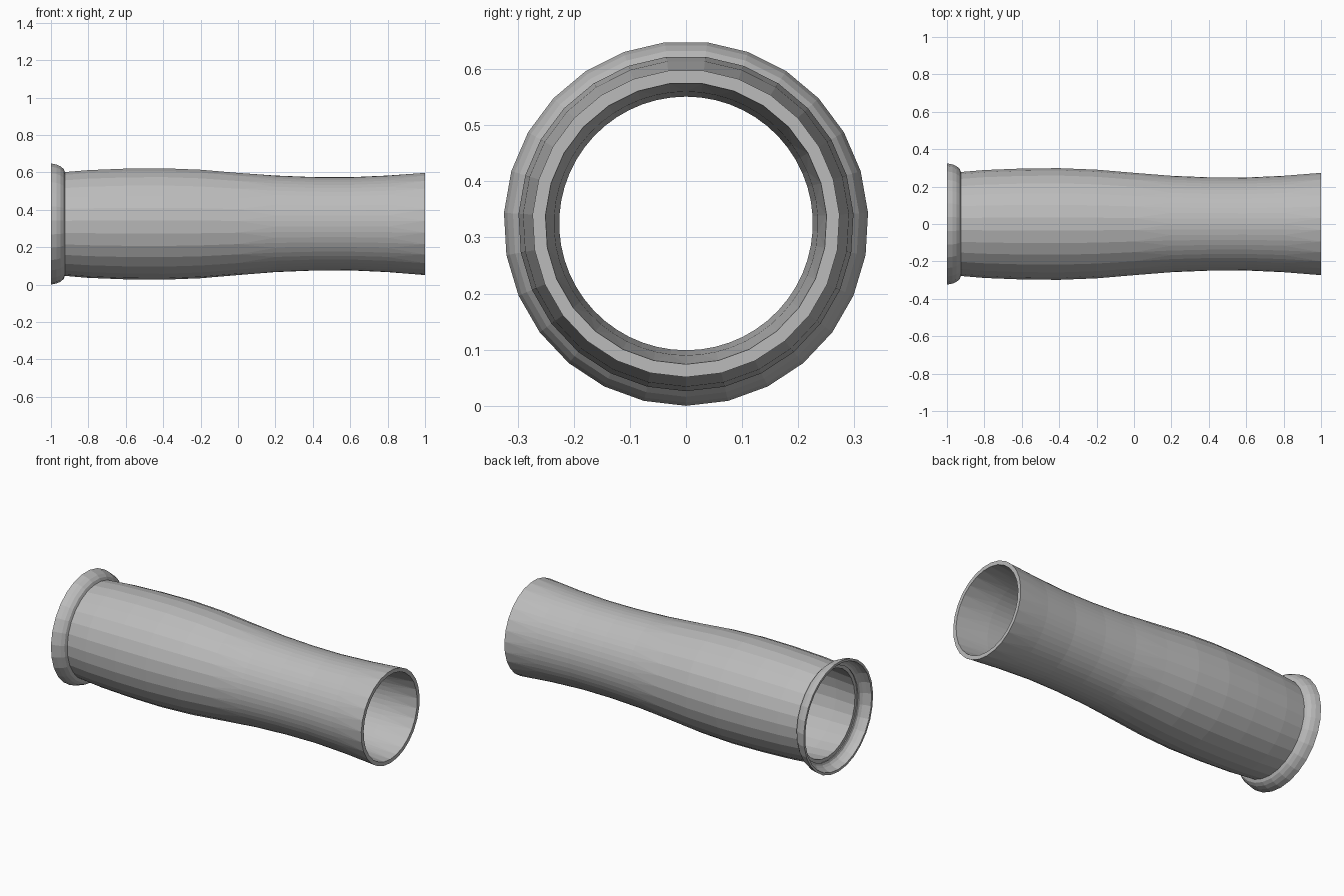
import bpy, bmesh, math

cube = bpy.data.objects.get("Cube")
if cube:
    bpy.data.objects.remove(cube)

SIDES = 27
AXIS_Z = 0.325
WALL = 0.023

grey = bpy.data.materials.new("light grey")
grey.use_nodes = True
colour = (0.5, 0.5, 0.5, 1)
grey.diffuse_color = colour
grey.node_tree.nodes["Principled BSDF"].inputs["Base Color"].default_value = colour


def ring(bm, x, r, n):
    # Starts at the bottom, so an odd count has a flat top
    angles = [2 * math.pi * i / n for i in range(n)]
    return [bm.verts.new((x, r * math.sin(a), AXIS_Z - r * math.cos(a))) for a in angles]


def bridge(bm, a, b):
    if len(a) > len(b):
        a, b = b, a
    n, m = len(a), len(b)
    for i in range(n):
        j = (i + 1) % n
        if n == m:
            bm.faces.new((a[i], a[j], b[j], b[i]))
        else:
            # Fan from one coarse side to two fine sides
            k = 2 * i
            bm.faces.new((a[i], a[j], b[k + 1]))
            bm.faces.new((a[i], b[k + 1], b[k]))
            bm.faces.new((a[j], b[(k + 2) % m], b[k + 1]))


def lathe(name, loop):
    # Turns a closed loop of (x, radius, sides) about the long axis
    bm = bmesh.new()
    rings = [ring(bm, *p) for p in loop]
    for a, b in zip(rings, rings[1:] + rings[:1]):
        bridge(bm, a, b)
    bmesh.ops.recalc_face_normals(bm, faces=bm.faces)
    mesh = bpy.data.meshes.new(name)
    bm.to_mesh(mesh)
    bm.free()
    mesh.materials.append(grey)
    obj = bpy.data.objects.new(name, mesh)
    bpy.context.collection.objects.link(obj)
    return obj


# Waisted tube, with finer sides around the waist
radii = [0.278, 0.289, 0.297, 0.299, 0.291, 0.274, 0.258, 0.250, 0.249, 0.258, 0.274]
stations = [-0.93] + [-0.8 + 0.2 * i for i in range(10)]
outer = [(x, r, SIDES * (2 if 0.1 < x < 0.9 else 1)) for x, r in zip(stations, radii)]
inner = [(x, r - WALL, n) for x, r, n in reversed(outer)]
lathe("tube", outer + inner)

# Thin flared collar, open at the end
flare = [(-0.925, 0.277), (-0.932, 0.295), (-0.948, 0.309), (-0.97, 0.319), (-1.0, 0.325)]
lip = [(-1.0, 0.311), (-0.972, 0.306), (-0.953, 0.297), (-0.942, 0.286), (-0.938, 0.272)]
lathe("collar", [(x, r, SIDES) for x, r in flare + lip])
